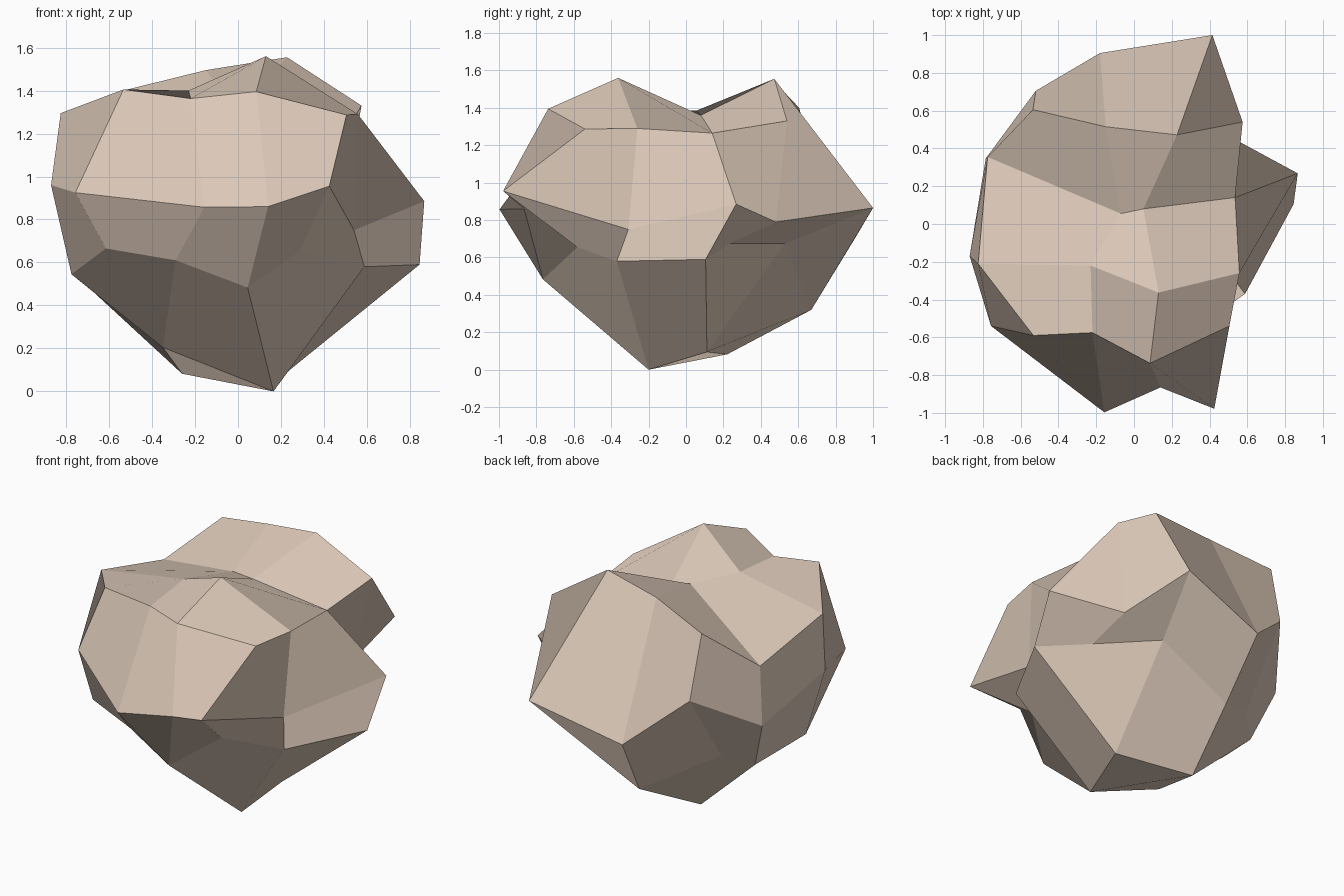
import bpy, bmesh

# The boulder is a lumpy box cage: 3 x 3 faces on top and bottom, two bands of
# faces round the sides. Grids run front to back, each row left to right.
TOP = [
    [(-.533, -.59, 1.405), (-.22, -.575, 1.363), (.085, -.737, 1.395), (.505, -.54, 1.287)],
    [(-.825, -.21, 1.295), (-.23, -.22, 1.4), (.13, -.363, 1.56), (.558, -.26, 1.29)],
    [(-.775, .355, 1.16), (-.07, .055, 1.385), (.05, .08, 1.36), (.535, .14, 1.265)],
    [(-.535, .605, 1.4), (-.15, .515, 1.495), (.228, .472, 1.555), (.575, .54, 1.33)],
]
BOTTOM = [
    [(-.615, -.595, .665), (-.29, -.69, .61), (.045, -.765, .483), (.29, -.58, .655)],
    [(-.775, -.11, .545), (-.35, -.19, .205), (.165, -.2, 0), (.588, -.37, .58)],
    [(-.67, .256, .46), (-.26, .22, .082), (.235, .112, .095), (.845, .105, .59)],
    [(-.525, .39, .53), (-.137, .67, .32), (.225, .53, .675), (.51, .235, .675)],
]
# Girdle ring between them, counter-clockwise from the front left corner
GIRDLE = [
    (-.757, -.54, .925), (-.157, -.997, .857), (.14, -.865, .86), (.425, -.978, .955),
    (.54, -.308, .75), (.867, .268, .885), (.475, .48, .79), (.415, 1, .865),
    (-.18, .905, .705), (-.52, .705, 1), (-.785, .347, .775), (-.87, -.17, .96),
]


def rim(grid):
    """Outer ring of a 4 x 4 grid, counter-clockwise from the front left."""
    return (grid[0][:3] + [grid[j][3] for j in range(3)]
            + grid[3][:0:-1] + [grid[j][0] for j in (3, 2, 1)])


bm = bmesh.new()
top, bottom = ([[bm.verts.new(p) for p in row] for row in g] for g in (TOP, BOTTOM))
girdle = [bm.verts.new(p) for p in GIRDLE]

# Crown and base
for j in range(3):
    for i in range(3):
        bm.faces.new((top[j][i], top[j][i + 1], top[j + 1][i + 1], top[j + 1][i]))
        bm.faces.new((bottom[j + 1][i], bottom[j + 1][i + 1], bottom[j][i + 1], bottom[j][i]))

# Two side bands
for upper, lower in ((rim(top), girdle), (girdle, rim(bottom))):
    for k in range(12):
        n = (k + 1) % 12
        bm.faces.new((upper[k], lower[k], lower[n], upper[n]))

# Boulder object, flat shaded in one stone colour
mesh = bpy.data.meshes.new("boulder")
bm.to_mesh(mesh)
bm.free()
stone = bpy.data.materials.new("warm beige stone")
stone.diffuse_color = (.715, .582, .48, 1)
mesh.materials.append(stone)
bpy.context.collection.objects.link(bpy.data.objects.new("boulder", mesh))
